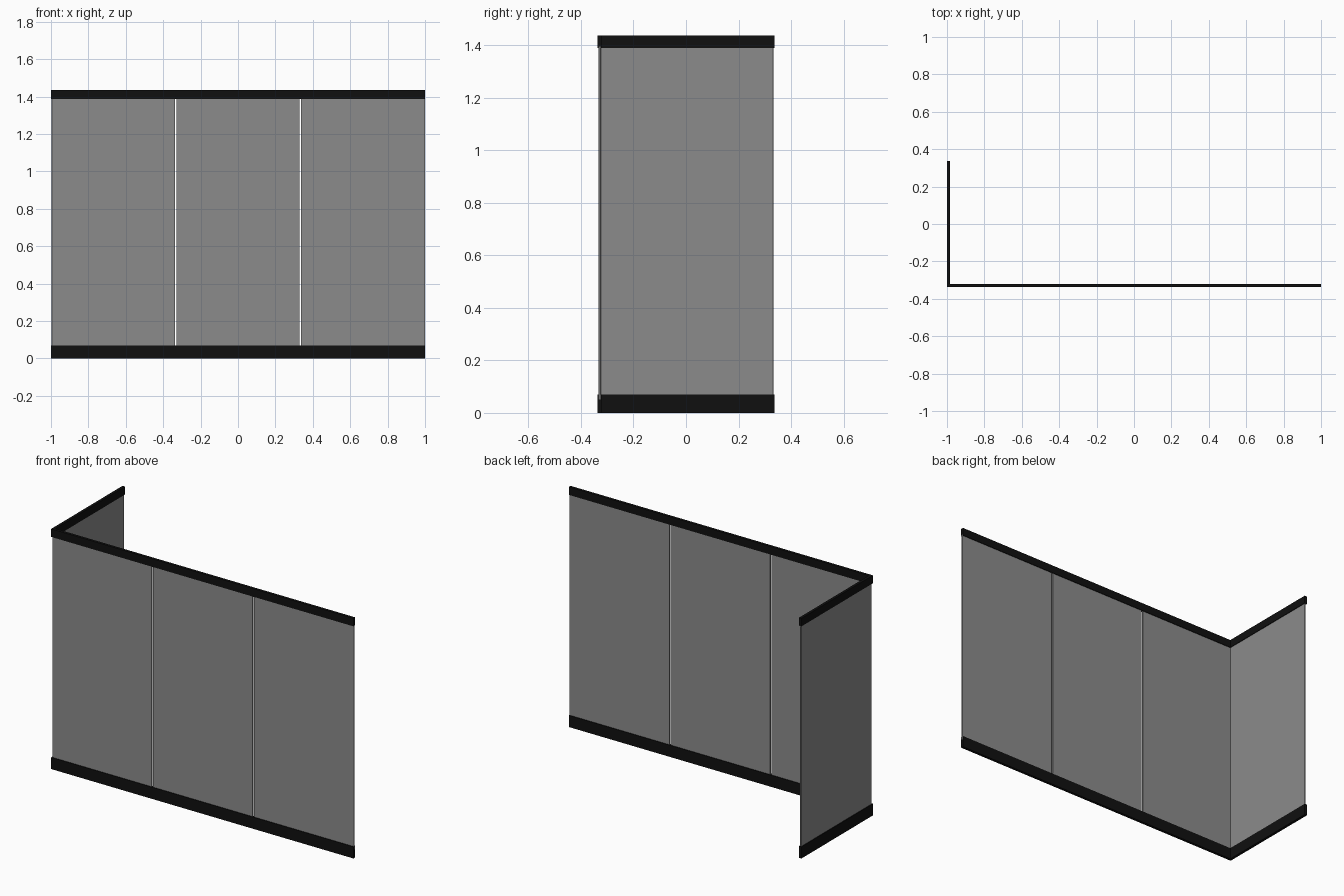
import bpy
import bmesh

cube = bpy.data.objects.get("Cube")
if cube:
    bpy.data.objects.remove(cube, do_unlink=True)

HALF_X, HALF_Y = 1.0, 0.337      # outer footprint
RAIL = 0.016                     # rail thickness
PANE = 0.008                     # glass thickness
GAP = 0.007                      # gap between panes
INSET = (RAIL - PANE) / 2
PANE_BOTTOM, PANE_TOP = 0.05, 1.395


def material(name, rgb, roughness):
    mat = bpy.data.materials.new(name)
    mat.use_nodes = True
    mat.diffuse_color = (*rgb, 1)
    bsdf = mat.node_tree.nodes["Principled BSDF"]
    bsdf.inputs["Base Color"].default_value = (*rgb, 1)
    bsdf.inputs["Roughness"].default_value = roughness
    return mat


glass_grey = material("glass grey", (0.26, 0.26, 0.26), 0.5)
rail_black = material("rail black", (0.005, 0.005, 0.005), 0.5)


def prism(name, outline, z0, z1, mat):
    """Extrude a plan outline upwards from z0 to z1."""
    bm = bmesh.new()
    base = bm.faces.new([bm.verts.new((x, y, z0)) for x, y in outline])
    top = bmesh.ops.extrude_face_region(bm, geom=[base])["geom"]
    moved = [v for v in top if isinstance(v, bmesh.types.BMVert)]
    bmesh.ops.translate(bm, verts=moved, vec=(0, 0, z1 - z0))
    bmesh.ops.recalc_face_normals(bm, faces=bm.faces)
    mesh = bpy.data.meshes.new(name)
    bm.to_mesh(mesh)
    bm.free()
    mesh.materials.append(mat)
    obj = bpy.data.objects.new(name, mesh)
    bpy.context.collection.objects.link(obj)
    return obj


def pane(name, x0, x1, y0, y1):
    """Upright glass sheet with finely chamfered edges."""
    outline = [(x0, y0), (x1, y0), (x1, y1), (x0, y1)]
    obj = prism(name, outline, PANE_BOTTOM, PANE_TOP, glass_grey)
    bevel = obj.modifiers.new("edge chamfer", "BEVEL")
    bevel.width = 0.001
    bevel.segments = 1


# L-shaped rails along the front and the right side
end = HALF_X - 0.0005
corner = [
    (-HALF_X, -HALF_Y), (end, -HALF_Y), (end, -HALF_Y + RAIL),
    (-HALF_X + RAIL, -HALF_Y + RAIL), (-HALF_X + RAIL, HALF_Y), (-HALF_X, HALF_Y),
]
prism("bottom_rail", corner, 0, 0.07, rail_black)
prism("top_rail", corner, 1.388, 1.436, rail_black)

# Three front panes separated by narrow gaps
start = -HALF_X + INSET
front_y = -HALF_Y + INSET
for i, name in enumerate(("right", "middle", "left")):
    x0 = start if i == 0 else -HALF_X + i * 2 / 3 + GAP / 2
    x1 = HALF_X if i == 2 else -HALF_X + (i + 1) * 2 / 3 - GAP / 2
    pane("front_pane_" + name, x0, x1, front_y, front_y + PANE)

# Single side pane butting against the back of the front one
pane("side_pane", start, start + PANE, front_y + PANE, HALF_Y - INSET)
